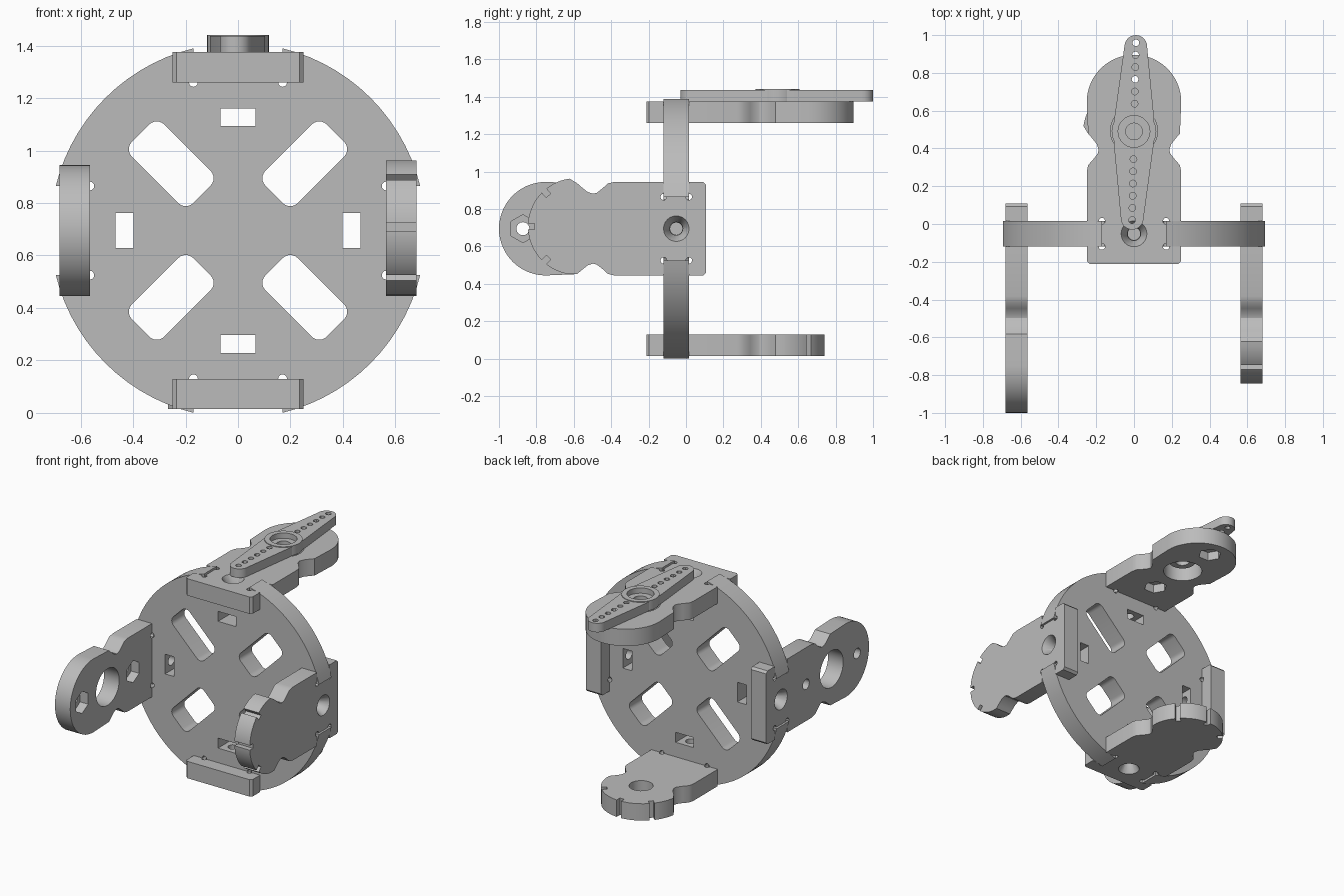
import bpy, bmesh
from math import cos, sin, pi, radians
from mathutils import Matrix, Vector

if "Cube" in bpy.data.objects:
    bpy.data.objects.remove(bpy.data.objects["Cube"], do_unlink=True)

grey = bpy.data.materials.new("plain grey")
grey.use_nodes = True
grey.diffuse_color = (0.5, 0.5, 0.5, 1)
grey.node_tree.nodes["Principled BSDF"].inputs["Base Color"].default_value = (0.5, 0.5, 0.5, 1)

JOINT = Vector((0, -0.052, 0.695))   # centre of the round plate
IN, OUT = 0.565, 0.68                # arm thickness range, measured from centre
HALF = 0.0675                        # half thickness of the round plate
TAB = 0.17                           # half width of the cross-lap joint


def arc(cx, cy, r, a0, a1, n):
    """Points along an arc, angles in degrees."""
    return [(cx + r * cos(radians(a0 + (a1 - a0) * i / n)),
             cy + r * sin(radians(a0 + (a1 - a0) * i / n))) for i in range(n + 1)]


def circle(cx, cy, r, n=24, start=0):
    return arc(cx, cy, r, start, start + 360, n)[:-1]


def rect(x0, x1, y0, y1):
    return [(x0, y0), (x1, y0), (x1, y1), (x0, y1)]


def rounded(cx, cy, hx, hy, r):
    pts = []
    for sx, sy, a in ((1, 1, 0), (-1, 1, 90), (-1, -1, 180), (1, -1, 270)):
        pts += arc(cx + sx * (hx - r), cy + sy * (hy - r), r, a, a + 90, 6)
    return pts


def prism(name, pts, z0, z1, matrix=Matrix()):
    """Extrude a counter-clockwise outline from z0 to z1."""
    bm = bmesh.new()
    low = [bm.verts.new((x, y, z0)) for x, y in pts]
    high = [bm.verts.new((x, y, z1)) for x, y in pts]
    bm.faces.new(low[::-1])
    bm.faces.new(high)
    n = len(pts)
    for i in range(n):
        j = (i + 1) % n
        bm.faces.new((low[i], low[j], high[j], high[i]))
    bm.transform(matrix)
    return add(name, bm)


def cone(cx, cy, r0, r1, z0, z1):
    """Tapered cutter for a countersink."""
    bm = bmesh.new()
    bmesh.ops.create_cone(bm, cap_ends=True, segments=24, radius1=r0, radius2=r1, depth=z1 - z0,
                          matrix=Matrix.Translation((cx, cy, (z0 + z1) / 2)))
    return add("cutter", bm)


def add(name, bm):
    me = bpy.data.meshes.new(name)
    bm.to_mesh(me)
    bm.free()
    ob = bpy.data.objects.new(name, me)
    bpy.context.collection.objects.link(ob)
    me.materials.append(grey)
    return ob


def carve(ob, cutters, matrix=Matrix()):
    """Subtract the cutters, place the part and shade it."""
    for c in cutters:
        c.hide_render = True
        m = ob.modifiers.new("cut", "BOOLEAN")
        m.operation, m.solver, m.object = "DIFFERENCE", "EXACT", c
    dg = bpy.context.evaluated_depsgraph_get()
    me = bpy.data.meshes.new_from_object(ob.evaluated_get(dg))
    ob.modifiers.clear()
    ob.data = me
    me.transform(matrix)
    for c in cutters:
        bpy.data.objects.remove(c, do_unlink=True)
    bpy.ops.object.select_all(action="DESELECT")
    ob.select_set(True)
    bpy.context.view_layer.objects.active = ob
    bpy.ops.object.shade_smooth_by_angle(angle=radians(30))
    return ob


def cut(pts, z0, z1, matrix=Matrix()):
    return prism("cutter", pts, z0, z1, matrix)


# Round plate: windows, nut slots, joint notches and radial bolt bores
disc = prism("round_plate", circle(0, 0, 0.715, 80), -HALF, HALF)
cutters = []
for k in range(4):
    turn = Matrix.Rotation(k * pi / 2, 4, "Z")
    diagonal = turn @ Matrix.Rotation(pi / 4, 4, "Z")
    cutters.append(cut(rounded(0.36, 0, 0.165, 0.087, 0.04), -1, 1, diagonal))
    cutters.append(cut(rect(0.398, 0.466, -0.067, 0.067), -1, 1, turn))
    cutters.append(cut(rect(IN, 0.8, -TAB, TAB), -1, 1, turn))
    for s in (-1, 1):
        cutters.append(cut(circle(IN, s * TAB, 0.017, 12), -1, 1, turn))
    cutters.append(cut(circle(0, 0, 0.033, 16), 0.43, 0.8, turn @ Matrix.Rotation(pi / 2, 4, "Y")))
carve(disc, cutters, Matrix.Translation(JOINT) @ Matrix.Rotation(pi / 2, 4, "X"))

# Arm outlines: square base, waist, then a round head
NECK = [(0.25, 0.33), (0.242, 0.365), (0.215, 0.395), (0.192, 0.425), (0.187, 0.445),
        (0.197, 0.475), (0.225, 0.51), (0.243, 0.53)]
BASE = [(-0.25, -0.145), (-0.235, -0.16), (0.235, -0.16), (0.25, -0.145)]


def arm_outline(head):
    return BASE + NECK + head + [(-x, y) for x, y in reversed(NECK)]


def place(out, along):
    """Matrix from arm space (across, along, out) to the model."""
    out, along = Vector(out), Vector(along)
    m = Matrix((along.cross(out), along, out)).transposed().to_4x4()
    return Matrix.Translation(JOINT) @ m


def joint_cutters():
    cs = []
    for s in (-1, 1):
        cs.append(cut(rect(min(s * TAB, s * 0.3), max(s * TAB, s * 0.3), -HALF, HALF), 0, 1))
        for t in (-1, 1):
            cs.append(cut(circle(s * TAB, t * HALF, 0.017, 12), 0, 1))
    cs.append(cut(circle(0, 0, 0.035), 0, 1))
    cs.append(cone(0, 0, 0.035, 0.07, OUT - 0.06, OUT + 0.003))
    return cs


def long_arm(name, out, along):
    """Arm with a through hole and two hexagonal nut pockets inside."""
    ob = prism(name, arm_outline(arc(0, 0.698, 0.25, 0, 180, 28)), IN, OUT)
    cs = joint_cutters()
    cs.append(cut(circle(0, 0.545, 0.125, 36), 0, 1))
    for u in (0.27, 0.82):
        cs.append(cut(circle(0, u, 0.035, 16), 0, 1))
        cs.append(cut(circle(0, u, 0.075, 6), 0, IN + 0.06))
    return carve(ob, cs, place(out, along))


def short_arm(name, out, along):
    """Arm with a blind recess inside and a notched round end."""
    ob = prism(name, arm_outline(arc(0.012, 0.535, 0.258, 8, 172, 32)), IN, OUT)
    cs = joint_cutters()
    cs.append(cut(circle(0, 0.535, 0.075), 0, IN + 0.08))
    for a in (-48, 0, 48):
        slot = Matrix.Translation((0.012, 0.535, 0)) @ Matrix.Rotation(radians(a), 4, "Z")
        cs.append(cut(rect(-0.016, 0.016, 0.222, 0.4), 0, 1, slot))
    return carve(ob, cs, place(out, along))


long_arm("top_arm", (0, 0, 1), (0, 1, 0))
long_arm("right_arm", (-1, 0, 0), (0, -1, 0))
short_arm("bottom_arm", (0, 0, -1), (0, 1, 0))
short_arm("left_arm", (1, 0, 0), (0, -1, 0))

# Double-ended servo horn lying on the top arm
SEAT, TOP = 1.375, 1.436
horn_at = Matrix.Translation((0, 0.49, 0)) @ Matrix.Rotation(radians(-1.2), 4, "Z")
outline = (arc(0, 0.45, 0.06, 0, 180, 12) + [(-0.105, 0.07), (-0.105, -0.07)]
           + arc(0, -0.46, 0.06, 180, 360, 12) + [(0.105, -0.07), (0.105, 0.07)])
horn = prism("horn_blade", outline, SEAT, TOP)
holes = [cut(circle(0, 0, 0.1, 32), 1, 2)]
for i in range(6):
    for s in (-1, 1):
        holes.append(cut(circle(0, s * (0.147 + i * 0.0645), 0.018, 12), 1, 2))
carve(horn, holes, horn_at)

# Horn hub with screw recess, and its boss reaching into the arm
hub = prism("horn_hub", circle(0, 0, 0.118, 36), SEAT, 1.441)
carve(hub, [cut(circle(0, 0, 0.084, 32), SEAT + 0.03, 2), cut(circle(0, 0, 0.044), 1, 2)], horn_at)
boss = prism("horn_boss", circle(0, 0, 0.085, 32), 1.33, SEAT + 0.01)
carve(boss, [cut(circle(0, 0, 0.044), 1, 2)], horn_at)
